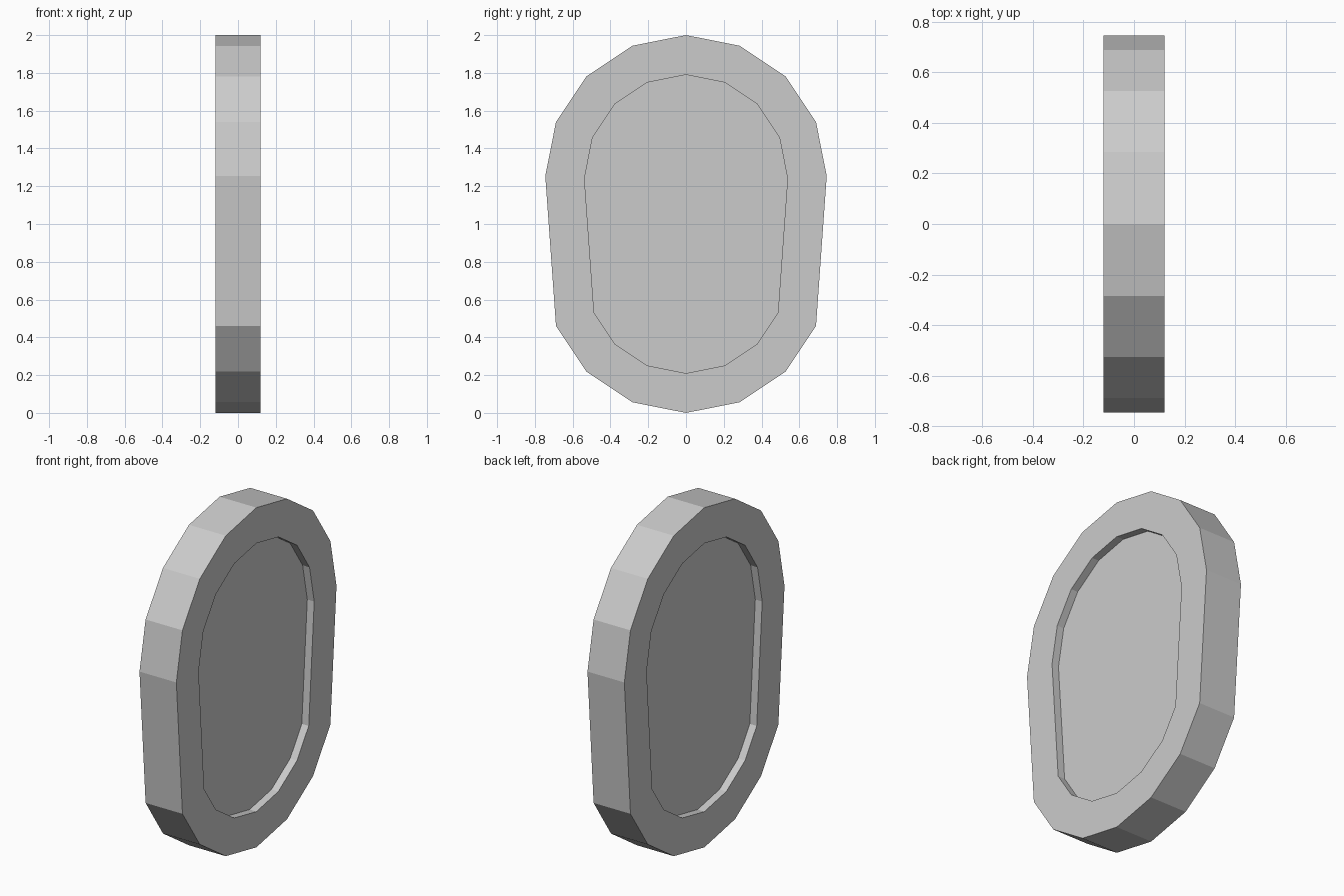
import bpy, bmesh
from math import sin, cos, pi
from mathutils import Vector

if "Cube" in bpy.data.objects:
    bpy.data.objects.remove(bpy.data.objects["Cube"])

R, HALF, RIM, DEPTH = 0.745, 0.12, 0.206, 0.045
TOP_Z, BOTTOM_Z = 2.0 - R, R

# Outline in the y-z plane: upper half circle plus lower arc, tapering sides
outline = [(R * cos(k * pi / 8), TOP_Z + R * sin(k * pi / 8)) for k in range(9)]
outline += [(R * cos(k * pi / 8), BOTTOM_Z + R * sin(k * pi / 8)) for k in range(9, 16)]

bm = bmesh.new()

# Slab body
base = bm.faces.new([bm.verts.new((-HALF, y, z)) for y, z in outline])
ext = bmesh.ops.extrude_face_region(bm, geom=[base], use_keep_orig=True)
bmesh.ops.translate(bm, vec=(2 * HALF, 0, 0),
                    verts=[g for g in ext["geom"] if isinstance(g, bmesh.types.BMVert)])
bmesh.ops.recalc_face_normals(bm, faces=bm.faces[:])

# Raised rim and sunken panel on both broad sides
for panel in [f for f in bm.faces if len(f.verts) == len(outline)]:
    inward = Vector((-DEPTH if panel.calc_center_median().x > 0 else DEPTH, 0, 0))
    bmesh.ops.inset_individual(bm, faces=[panel], thickness=RIM, use_even_offset=True)
    sunk = bmesh.ops.extrude_discrete_faces(bm, faces=[panel])["faces"][0]
    bmesh.ops.translate(bm, vec=inward, verts=sunk.verts[:])

bmesh.ops.recalc_face_normals(bm, faces=bm.faces[:])
mesh = bpy.data.meshes.new("rimmed_slab")
bm.to_mesh(mesh)
bm.free()
bpy.context.collection.objects.link(bpy.data.objects.new("rimmed_slab", mesh))
